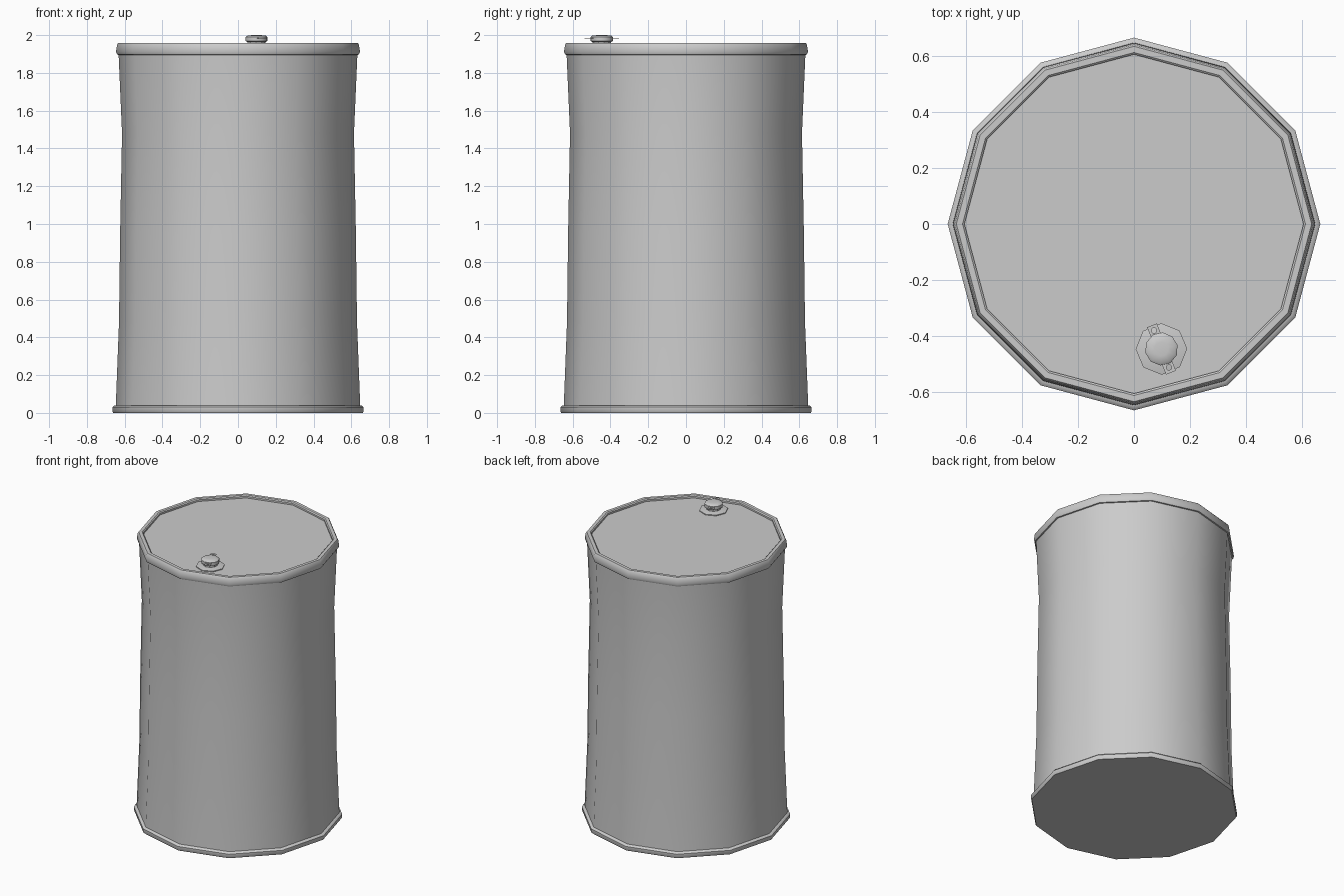
import bpy, bmesh
from math import cos, sin, pi, radians

if "Cube" in bpy.data.objects:
    bpy.data.objects.remove(bpy.data.objects["Cube"])

def lathe(name, profile, sides, loc=(0, 0, 0), turn=0.0, angle=35):
    """Revolve (radius, height) points, closing both ends with n-gons."""
    bm = bmesh.new()
    rings = [[bm.verts.new((r * cos(turn + 2 * pi * i / sides),
                            r * sin(turn + 2 * pi * i / sides), z))
              for i in range(sides)] for r, z in profile]
    for a, b in zip(rings, rings[1:]):
        for i in range(sides):
            j = (i + 1) % sides
            bm.faces.new((a[i], a[j], b[j], b[i]))
    bm.faces.new(rings[0][::-1])
    bm.faces.new(rings[-1])
    return finish(name, bm, loc, angle)

def finish(name, bm, loc, angle):
    bmesh.ops.recalc_face_normals(bm, faces=bm.faces)
    me = bpy.data.meshes.new(name)
    bm.to_mesh(me)
    bm.free()
    ob = bpy.data.objects.new(name, me)
    bpy.context.collection.objects.link(ob)
    ob.location = loc
    bpy.ops.object.select_all(action='DESELECT')
    ob.select_set(True)
    bpy.context.view_layer.objects.active = ob
    bpy.ops.object.shade_smooth_by_angle(angle=radians(angle))
    return ob

# Drum shell: foot ring, waisted wall, rolled top rim and recessed lid
lathe("drum_body", [
    (0.660, 0.0), (0.665, 0.008), (0.665, 0.030), (0.657, 0.038), (0.647, 0.040),
    (0.630, 0.48), (0.624, 0.96), (0.614, 1.48), (0.632, 1.895),
    (0.640, 1.897), (0.646, 1.912), (0.640, 1.950), (0.634, 1.958),
    (0.612, 1.958), (0.605, 1.952), (0.605, 1.940)], 12)

# Filler: flange on the lid, neck and domed cap
cx, cy, turn = 0.098, -0.446, radians(-22)
lathe("filler_flange", [(0.092, 0.935 + 1), (0.092, 1.946), (0.062, 1.952)],
      8, (cx, cy, 0), turn + radians(22.5))
lathe("filler_neck", [(0.048, 1.945), (0.048, 1.970)], 10, (cx, cy, 0), turn)
lathe("filler_cap", [(0.050, 1.964), (0.059, 1.968), (0.059, 1.990),
                     (0.050, 1.997), (0.025, 2.0)], 10, (cx, cy, 0), turn, 50)

# Two thin ears on the cap, each pierced by a small hole
def ear(name, direction):
    bm = bmesh.new()
    hw, x0, x1, hx, hr = 0.019, 0.045, 0.091, 0.071, 0.010
    outer = [(x1, 0), (x1, hw), (hx, hw), (x0, hw), (x0, 0),
             (x0, -hw), (hx, -hw), (x1, -hw)]
    inner = [(hx + hr * cos(i * pi / 4), hr * sin(i * pi / 4)) for i in range(8)]
    rings = [[bm.verts.new((x, y, z)) for x, y in pts]
             for pts, z in ((outer, 1.981), (outer, 1.986), (inner, 1.986), (inner, 1.981))]
    for k in range(4):
        a, b = rings[k], rings[(k + 1) % 4]
        for i in range(8):
            j = (i + 1) % 8
            bm.faces.new((a[i], a[j], b[j], b[i]))
    finish(name, bm, (cx, cy, 0), 30).rotation_euler.z = direction

for k, side in enumerate(("back", "front")):
    ear("cap_ear_" + side, radians(112) + k * pi)
